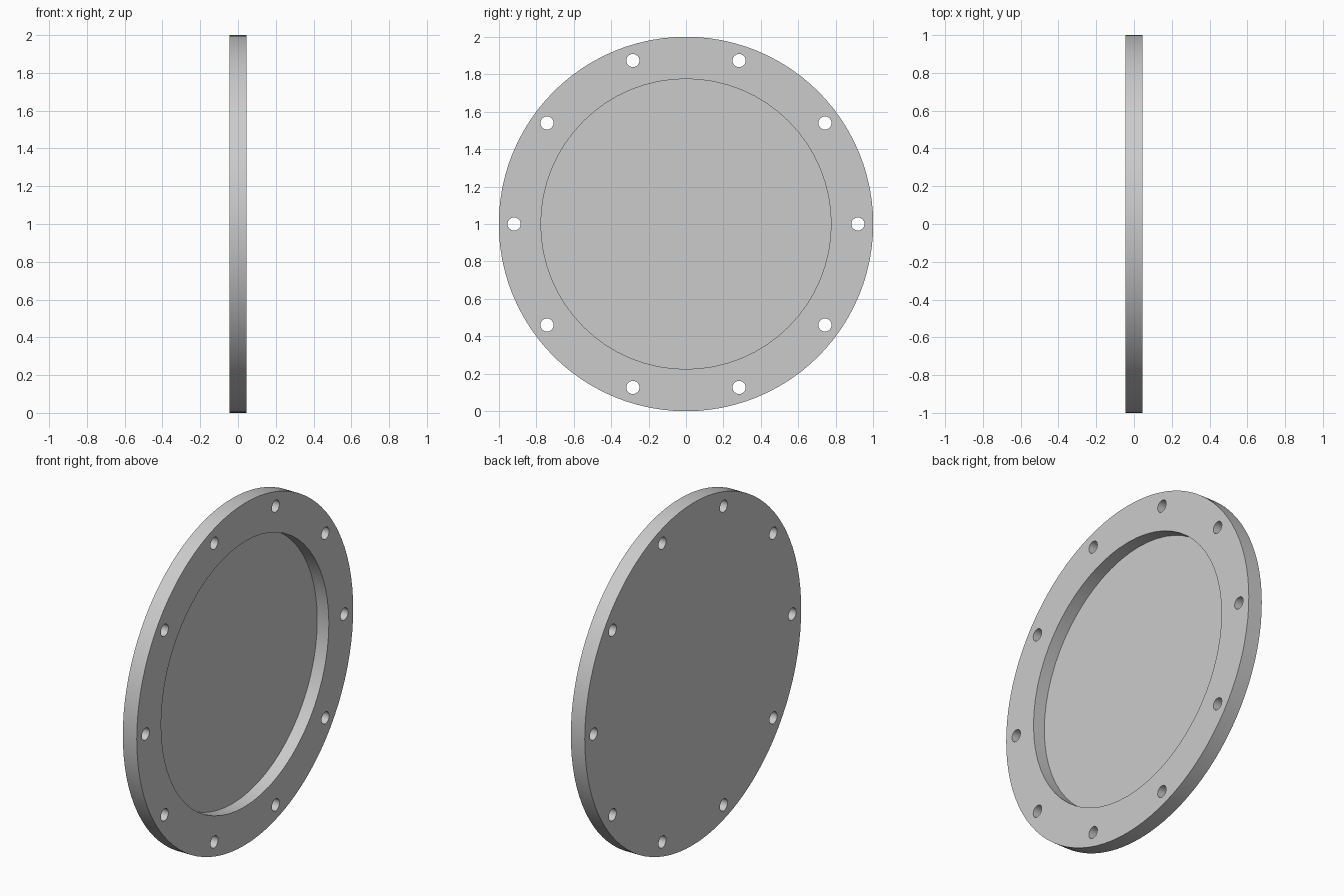
import bpy
from math import cos, sin, pi, radians

RADIUS = 1.0
HALF = 0.045           # half thickness of the plate
FLOOR_X = -0.03        # recess floor
RECESS_RADIUS = 0.775
BOLT_CIRCLE = 0.918
HOLE_RADIUS = 0.035
HOLES = 10

cube = bpy.data.objects.get("Cube")
if cube:
    bpy.data.objects.remove(cube, do_unlink=True)

# Single plain grey material
grey = bpy.data.materials.new("plain_grey")
grey.use_nodes = True
colour = (0.6, 0.6, 0.6, 1)
grey.diffuse_color = colour
grey.node_tree.nodes["Principled BSDF"].inputs["Base Color"].default_value = colour


def disc(name, radius, x0, x1, y=0.0, z=RADIUS, sides=64):
    """Cylinder lying along x from x0 to x1."""
    bpy.ops.mesh.primitive_cylinder_add(
        vertices=sides, radius=radius, depth=x1 - x0,
        location=((x0 + x1) / 2, y, z), rotation=(0, pi / 2, 0))
    obj = bpy.context.object
    obj.name = name
    obj.data.materials.append(grey)
    return obj


def cut(target, cutter):
    """Subtract the cutter and remove it."""
    mod = target.modifiers.new("cut", 'BOOLEAN')
    mod.operation = 'DIFFERENCE'
    mod.solver = 'EXACT'
    mod.object = cutter
    bpy.context.view_layer.objects.active = target
    bpy.ops.object.modifier_apply(modifier=mod.name)
    bpy.data.objects.remove(cutter, do_unlink=True)


# Round cover plate
cover = disc("flange_cover", RADIUS, -HALF, HALF, sides=96)

# Shallow round recess on the +x face
cut(cover, disc("recess_cutter", RECESS_RADIUS, FLOOR_X, HALF + 0.1, sides=64))

# Ring of through bolt holes
for i in range(HOLES):
    a = 2 * pi * i / HOLES
    cut(cover, disc("hole_cutter", HOLE_RADIUS, -0.2, 0.2,
                    BOLT_CIRCLE * cos(a), RADIUS + BOLT_CIRCLE * sin(a), 24))

# Smooth walls with sharp rims
bpy.ops.object.select_all(action='DESELECT')
cover.select_set(True)
bpy.context.view_layer.objects.active = cover
bpy.ops.object.shade_smooth_by_angle(angle=radians(30))
